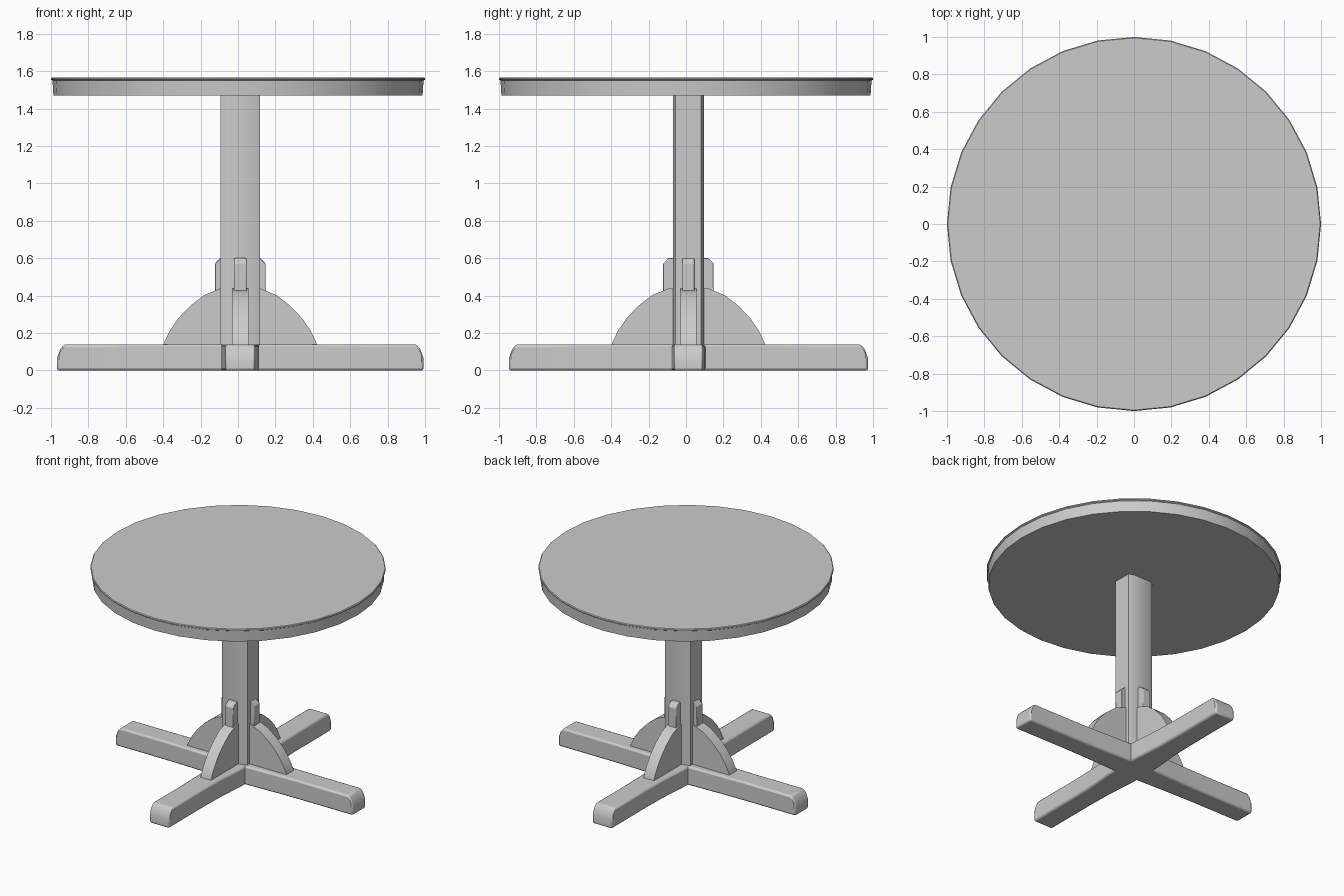
import bpy, bmesh, math

if "Cube" in bpy.data.objects:
    bpy.data.objects.remove(bpy.data.objects["Cube"])

CX, CY = 0.012, 0.013  # centre of the pedestal


def finish(bm, name, bevel=0.0, smooth=30):
    bmesh.ops.recalc_face_normals(bm, faces=bm.faces)
    me = bpy.data.meshes.new(name)
    bm.to_mesh(me)
    bm.free()
    ob = bpy.data.objects.new(name, me)
    bpy.context.collection.objects.link(ob)
    if bevel:
        m = ob.modifiers.new("bevel", 'BEVEL')
        m.width, m.segments = bevel, 2
        m.limit_method, m.angle_limit = 'ANGLE', math.radians(40)
    bpy.ops.object.select_all(action='DESELECT')
    ob.select_set(True)
    bpy.context.view_layer.objects.active = ob
    bpy.ops.object.shade_smooth_by_angle(angle=math.radians(smooth))
    return ob


def loft(name, rings, bevel=0.0, smooth=30):
    """Skin a list of equal-length closed rings and cap both ends."""
    bm = bmesh.new()
    vs = [[bm.verts.new(p) for p in r] for r in rings]
    n = len(vs[0])
    for a, b in zip(vs, vs[1:]):
        for i in range(n):
            j = (i + 1) % n
            bm.faces.new((a[i], a[j], b[j], b[i]))
    bm.faces.new(vs[0])
    bm.faces.new(vs[-1])
    return finish(bm, name, bevel, smooth)


def place(u, w, z, axis):
    return (CX + u, CY + w, z) if axis == 'x' else (CX - w, CY + u, z)


def slab(name, profile, half, axis, bevel=0.0):
    """Extrude a (along, height) profile to a given half width."""
    return loft(name, [[place(u, s * half, z, axis) for u, z in profile]
                       for s in (-1, 1)], bevel)


# Round top: 32-sided apron with a thin lip
def disc(r, z):
    return [(r * math.cos(i * math.tau / 32), r * math.sin(i * math.tau / 32), z)
            for i in range(32)]


loft("table_top", [disc(0.987, 1.47), disc(0.992, 1.55), disc(1.0, 1.555),
                   disc(1.0, 1.562), disc(0.995, 1.567)])

# Post with chamfered corners
hx, hy, cx, cy = 0.105, 0.083, 0.04, 0.015
outline = [(hx, -hy + cy), (hx, hy - cy), (hx - cx, hy), (-hx + cx, hy),
           (-hx, hy - cy), (-hx, -hy + cy), (-hx + cx, -hy), (hx - cx, -hy)]
loft("post", [[(CX + x, CY + y, z) for x, y in outline] for z in (0.05, 1.48)])

for axis, length, w_end, w_mid in (('x', 0.98, 0.078, 0.092), ('y', 0.96, 0.08, 0.103)):
    # Floor beam: flared towards the middle, top edge rounded over at the ends
    half = [(0.0, 0.14, w_mid), (0.15, 0.14, w_mid - 0.003), (0.35, 0.14, w_end + 0.004),
            (0.55, 0.14, w_end), (length - 0.04, 0.14, w_end),
            (length - 0.018, 0.115, w_end), (length, 0.065, w_end)]
    stations = [(-u, z, w) for u, z, w in half[:0:-1]] + half
    loft("floor_beam_" + axis,
         [[place(u, -w, 0, axis), place(u, w, 0, axis),
           place(u, w, z, axis), place(u, -w, z, axis)] for u, z, w in stations],
         bevel=0.012)

    # Arched brace
    side = [(0.411, 0.12), (0.409, 0.145), (0.378, 0.21), (0.33, 0.28), (0.268, 0.345),
            (0.195, 0.402), (0.11, 0.437)]
    slab("arched_brace_" + axis, side + [(-u, z) for u, z in reversed(side)], 0.043, axis)

    # Upright peg above the brace
    peg = [(0.135, 0.42), (0.135, 0.572), (0.108, 0.6)]
    slab("peg_" + axis, peg + [(-u, z) for u, z in reversed(peg)], 0.033, axis, 0.004)
